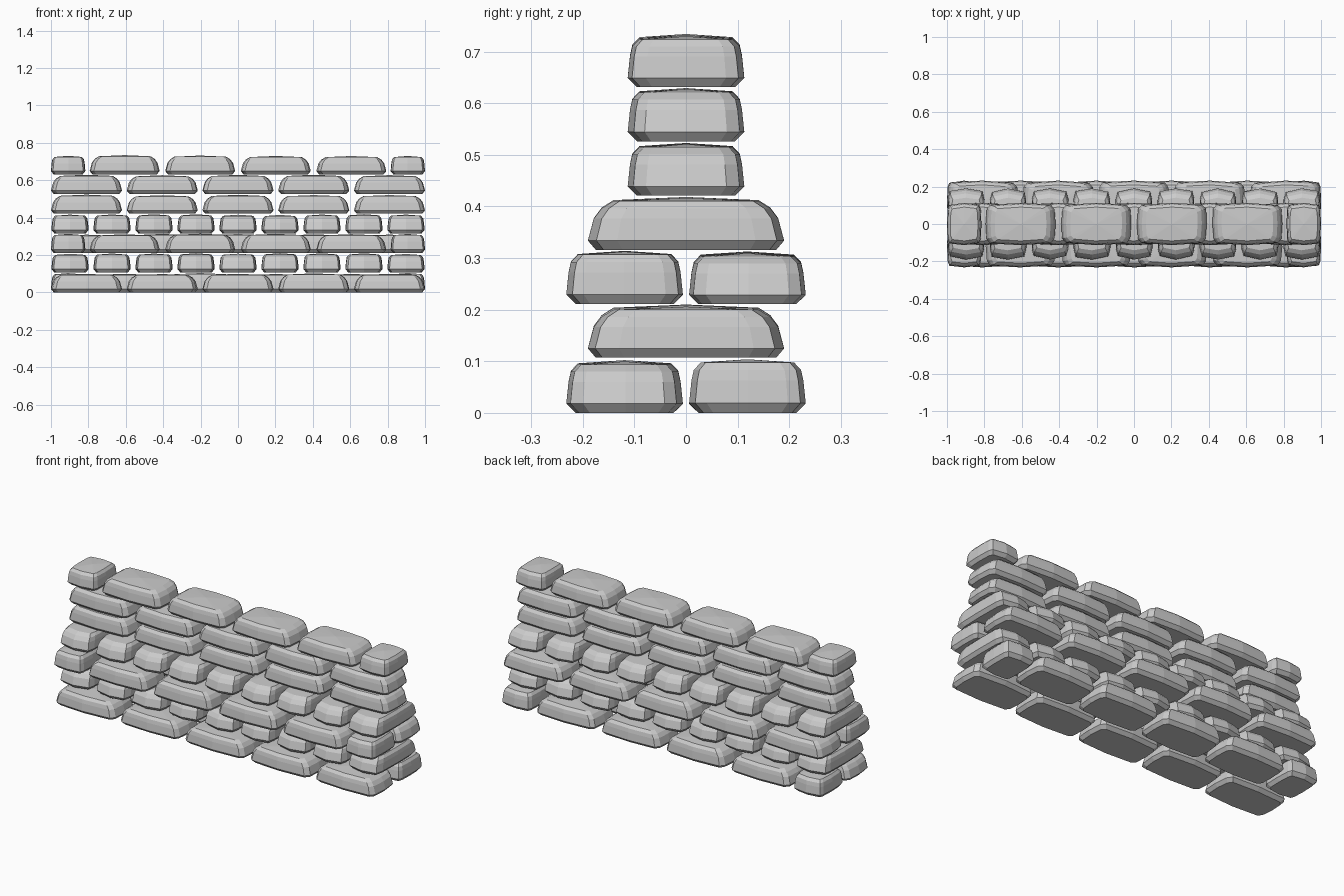
import bpy, bmesh, math, random

if "Cube" in bpy.data.objects:
    bpy.data.objects.remove(bpy.data.objects["Cube"])

random.seed(4)

# Stone section: height fraction, inset along a long axis, inset along a short axis
LEVELS = [(0.00, 0.92, 0.84), (0.18, 1.00, 1.00), (0.60, 0.94, 0.96),
          (0.80, 0.86, 0.92), (0.94, 0.74, 0.80)]
# Quarter of the plan outline as fractions of the half sizes
QUARTER = [(1.0, 0.0), (0.97, 0.70), (0.87, 0.91), (0.0, 1.0)]


def outline():
    pts = list(QUARTER)
    pts += [(-x, y) for x, y in reversed(QUARTER[:-1])]
    pts += [(x, -y) for x, y in reversed(pts[1:-1])]
    return pts


def stone(name, x, y, z, hx, hy, h):
    """One dressed stone with bevelled, tapering sides and a slightly domed top."""
    bm = bmesh.new()
    ring = [(px + random.uniform(-.012, .012) * (abs(px) < 1),
             py + random.uniform(-.02, .02) * (abs(py) < 1)) for px, py in outline()]
    n = len(ring)
    loops = []
    for t, long_in, short_in in LEVELS:
        sx = long_in if hx > 0.13 else short_in
        sy = long_in if hy > 0.13 else short_in
        loops.append([bm.verts.new((px * hx * sx, py * hy * sy, t * h))
                      for px, py in ring])
    for lo, up in zip(loops, loops[1:]):
        for i in range(n):
            j = (i + 1) % n
            bm.faces.new((lo[i], lo[j], up[j], up[i]))
    bm.faces.new(list(reversed(loops[0])))
    peak = bm.verts.new((0, 0, h))
    for i in range(n):
        bm.faces.new((loops[-1][i], loops[-1][(i + 1) % n], peak))
    mesh = bpy.data.meshes.new(name)
    bm.to_mesh(mesh)
    bm.free()
    ob = bpy.data.objects.new(name, mesh)
    ob.location = (x, y, z)
    bpy.context.collection.objects.link(ob)


def stretchers(name, y, z, with_ends):
    """A row of long stones, optionally closed by half stones at both ends."""
    if with_ends:
        row = [(-0.908, 0.092)] + [(-0.606 + 0.404 * i, 0.187) for i in range(4)]
        row.append((0.908, 0.092))
    else:
        row = [(-0.81 + 0.405 * i, 0.19) for i in range(5)]
    for i, (x, half) in enumerate(row):
        stone(f"{name}_{i + 1}", x, y, z, half, 0.113, random.uniform(0.098, 0.104))


def headers(name, z):
    """A row of stones laid across the wall."""
    for i in range(9):
        stone(f"{name}_{i + 1}", -0.898 + 0.2245 * i, 0, z, 0.1, 0.19,
              random.uniform(0.098, 0.103))


# Wide base: double stretcher rows alternating with headers
stretchers("course1_front_stone", -0.119, 0.0, False)
stretchers("course1_back_stone", 0.119, 0.0, True)
headers("course2_header_stone", 0.107)
stretchers("course3_front_stone", -0.119, 0.211, True)
stretchers("course3_back_stone", 0.119, 0.211, False)
headers("course4_header_stone", 0.316)

# Narrow upper wall
stretchers("course5_stone", 0, 0.421, False)
stretchers("course6_stone", 0, 0.526, False)
stretchers("course7_cap_stone", 0, 0.631, True)
